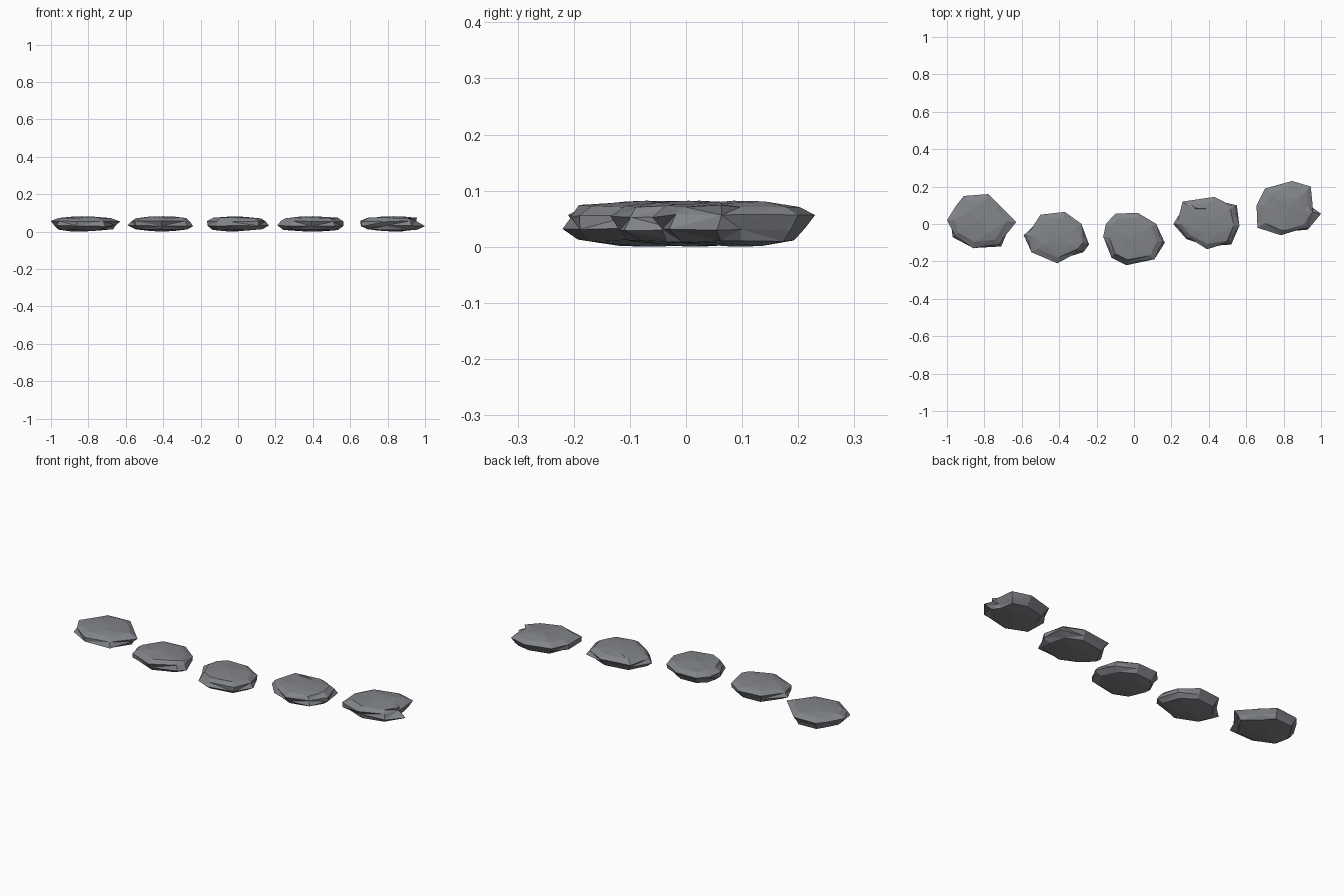
import bpy
import bmesh
import random
from mathutils import Vector

cube = bpy.data.objects.get("Cube")
if cube:
    bpy.data.objects.remove(cube)

stone_grey = bpy.data.materials.new("stone grey")
colour = (0.22, 0.23, 0.25, 1)
stone_grey.diffuse_color = colour
stone_grey.use_nodes = True
stone_grey.node_tree.nodes["Principled BSDF"].inputs["Base Color"].default_value = colour

HEIGHT = 0.082

# Rim style: how far the upper and lower rim reach towards the outline
RIMS = {
    "u": (1.0, 0.88),    # upper rim overhangs
    "l": (0.9, 1.0),     # lower rim sticks out
    "b": (1.0, 0.99),    # upright side
    "d": (0.72, 1.0),    # chipped notch above
}


def bridge(bm, outer, inner):
    """Join two loops, skipping doubled vertices, with flat triangles."""
    count = len(outer)
    for k in range(count):
        n = (k + 1) % count
        corners = (outer[k], outer[n], inner[n], inner[k])
        face = list(dict.fromkeys(corners))
        if len(face) > 2:
            bm.faces.new(face)


def build_stone(name, outline, rims, seed):
    rng = random.Random(seed)
    points = [Vector(p) for p in outline]
    centre = sum(points, Vector((0, 0))) / len(points)
    bm = bmesh.new()

    def vert(point, scale, z):
        p = centre + (point - centre) * scale
        return bm.verts.new((p.x, p.y, z))

    def ring(scale, z, step=1):
        made = [vert(p, scale * rng.uniform(0.94, 1.05), z + rng.uniform(-0.003, 0.002))
                for p in points[::step]]
        return [made[k // step] for k in range(len(points))]

    # Upper and lower rims
    upper = [vert(p, RIMS[r][0], 0.055 + rng.uniform(-0.003, 0.003)) for p, r in zip(points, rims)]
    lower = [vert(p, RIMS[r][1], 0.031 + rng.uniform(-0.003, 0.003)) for p, r in zip(points, rims)]
    bridge(bm, lower, upper)

    # Shallow crown and belly
    for rim, shoulder_z, cap_z, pole_z in ((upper, 0.073, 0.079, HEIGHT),
                                           (lower, 0.011, 0.004, 0.0)):
        shoulder = ring(0.79, shoulder_z)
        cap = ring(0.46, cap_z, 2)
        pole = vert(centre, 1, pole_z)
        bridge(bm, rim, shoulder)
        bridge(bm, shoulder, cap)
        bridge(bm, cap, [pole] * len(points))

    bmesh.ops.triangulate(bm, faces=bm.faces[:])
    bmesh.ops.recalc_face_normals(bm, faces=bm.faces[:])
    mesh = bpy.data.meshes.new(name)
    bm.to_mesh(mesh)
    bm.free()
    mesh.materials.append(stone_grey)
    stone = bpy.data.objects.new(name, mesh)
    bpy.context.collection.objects.link(stone)
    return stone


# Plan outlines, clockwise from the back
build_stone("far_right_stone", [
    (-.91, .15), (-.78, .16), (-.72, .1), (-.63, .01), (-.71, -.12),
    (-.86, -.13), (-.97, -.07), (-1, .02), (-.95, .1)], "uuuulbluu", 1)
build_stone("right_stone", [
    (-.5, .05), (-.37, .065), (-.28, 0), (-.24, -.11), (-.27, -.15),
    (-.41, -.21), (-.55, -.15), (-.59, -.06)], "uubllubl", 2)
build_stone("middle_stone", [
    (-.1, .055), (.02, .06), (.12, 0), (.165, -.1), (.11, -.19),
    (-.04, -.22), (-.12, -.18), (-.165, -.07), (-.15, 0)], "uublbllbu", 3)
build_stone("left_stone", [
    (.26, .12), (.43, .145), (.55, .1), (.565, -.01), (.52, -.11),
    (.39, -.135), (.28, -.08), (.21, 0)], "uulblull", 4)
build_stone("far_left_stone", [
    (.7, .19), (.845, .23), (.945, .2), (.955, .1), (1, .055),
    (.93, -.03), (.785, -.06), (.66, -.02), (.655, .1)], "uuuudlubb", 5)

# Small raised flake on the left stone
bm = bmesh.new()
flake = [bm.verts.new(p) for p in ((.31, .1, .075), (.31, .07, .07), (.41, .08, .076), (.33, .085, .081))]
bmesh.ops.convex_hull(bm, input=flake)
mesh = bpy.data.meshes.new("stone_flake")
bm.to_mesh(mesh)
bm.free()
mesh.materials.append(stone_grey)
bpy.context.collection.objects.link(bpy.data.objects.new("stone_flake", mesh))
